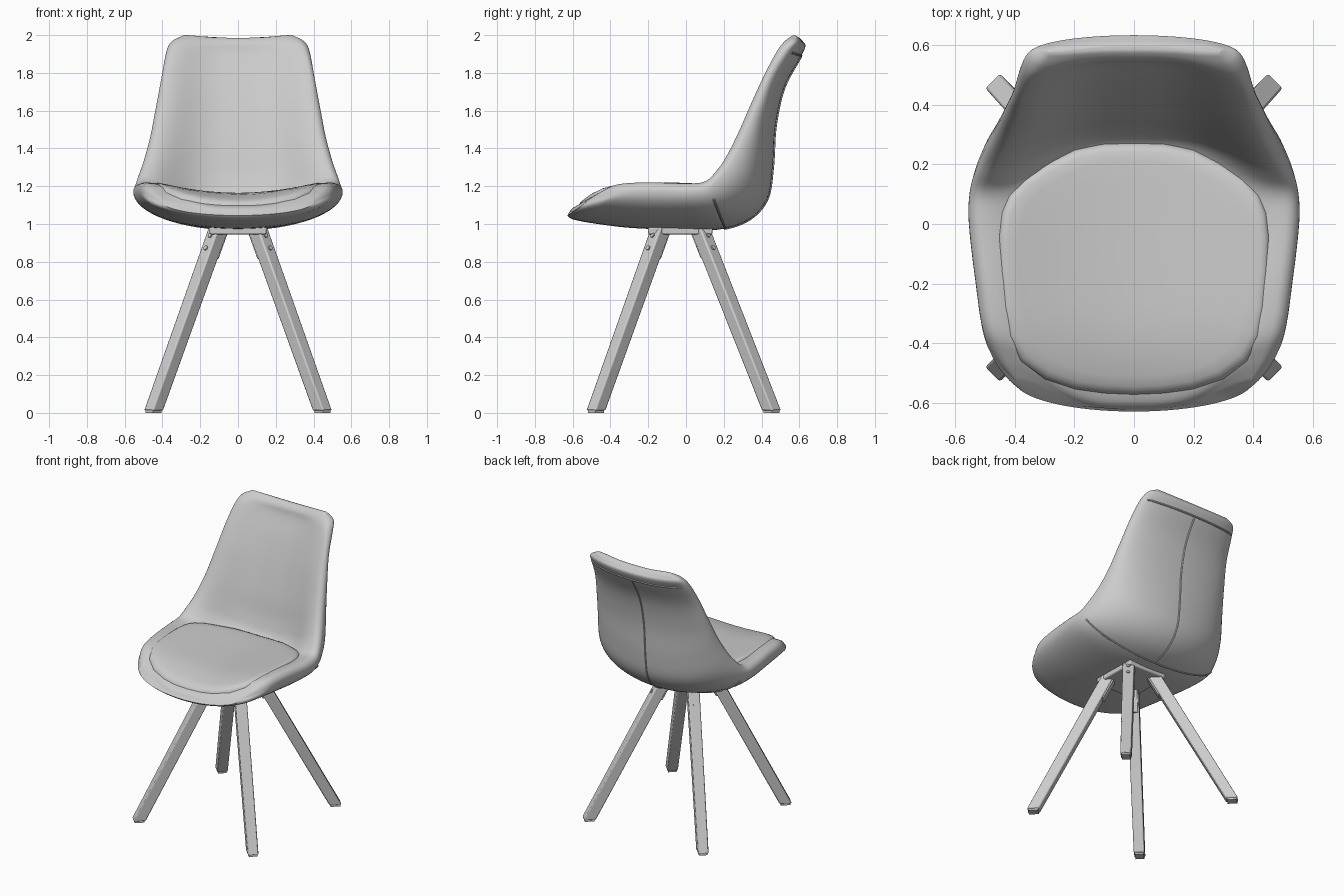
import bpy, bmesh, math
from mathutils import Vector

if "Cube" in bpy.data.objects:
    bpy.data.objects.remove(bpy.data.objects["Cube"])

grey = bpy.data.materials.new("light grey")
grey.diffuse_color = (0.6, 0.6, 0.6, 1)
grey.use_nodes = True
grey.node_tree.nodes["Principled BSDF"].inputs["Base Color"].default_value = grey.diffuse_color


def make(name, verts, faces, angle=40, bevel=0):
    me = bpy.data.meshes.new(name)
    me.from_pydata(verts, [], faces)
    bm = bmesh.new()
    bm.from_mesh(me)
    bmesh.ops.recalc_face_normals(bm, faces=bm.faces)
    bm.to_mesh(me)
    bm.free()
    ob = bpy.data.objects.new(name, me)
    bpy.context.collection.objects.link(ob)
    me.materials.append(grey)
    if bevel:
        m = ob.modifiers.new("bevel", 'BEVEL')
        m.width, m.segments = bevel, 2
    bpy.ops.object.select_all(action='DESELECT')
    bpy.context.view_layer.objects.active = ob
    ob.select_set(True)
    bpy.ops.object.shade_smooth_by_angle(angle=math.radians(angle))
    return ob


def loft(name, rings, **kw):
    n = len(rings[0])
    faces = [(i*n + j, i*n + (j+1) % n, (i+1)*n + (j+1) % n, (i+1)*n + j)
             for i in range(len(rings)-1) for j in range(n)]
    faces += [tuple(range(n)), tuple(range((len(rings)-1)*n, len(rings)*n))]
    return make(name, [p for r in rings for p in r], faces, **kw)


# Shell stations, front lip to top of back:
# half width, rim (y, z), inner centre (y, z), outer centre (y, z)
ST = [
    (.40, -.52, 1.125, -.620, 1.06, -.628, 1.045),
    (.46, -.45, 1.17, -.59, 1.09, -.60, 1.025),
    (.505, -.36, 1.21, -.50, 1.11, -.50, 1.005),
    (.53, -.20, 1.22, -.30, 1.11, -.30, .98),
    (.553, 0, 1.215, -.05, 1.10, -.05, .97),
    (.55, .10, 1.225, .15, 1.10, .17, .97),
    (.53, .16, 1.28, .27, 1.14, .33, 1.02),
    (.50, .215, 1.36, .32, 1.24, .43, 1.13),
    (.465, .28, 1.49, .36, 1.40, .46, 1.30),
    (.435, .35, 1.65, .42, 1.60, .475, 1.52),
    (.405, .42, 1.80, .48, 1.77, .52, 1.72),
    (.38, .485, 1.92, .535, 1.90, .605, 1.88),
    (.355, .525, 1.97, .55, 1.955, .632, 1.94),
    (.31, .56, 1.995, .575, 1.983, .62, 1.965),
    (.29, .575, 2.0, .595, 1.985, .605, 1.982),
]


def station(s):
    """Smoothly interpolated station: w, rim radius, E, R, C, O, n."""
    i = min(int(s), len(ST)-2)
    f = s - i
    g = lambda k: ST[max(0, min(len(ST)-1, k))]
    v = [.5*(2*b + (c-a)*f + (2*a-5*b+4*c-d)*f*f + (3*b-a-3*c+d)*f**3)
         for a, b, c, d in zip(g(i-1), g(i), g(i+1), g(i+2))]
    R, C, O = Vector(v[1:3]), Vector(v[3:5]), Vector(v[5:7])
    n = (C-O).normalized()
    rho = min(.045, (C-O).length*.5)
    return v[0], rho, R - n*rho, R, C, O, n


def outer(s, th, lift=0):
    w, rho, E, R, C, O, n = station(s)
    p = O + (E-O)*(1-math.cos(th)) - n*lift
    return (w*math.sin(th), p.x, p.y)


def section(s):
    w, rho, E, R, C, O, n = station(s)
    pts = [outer(s, math.pi*(k/32 - .5)) for k in range(33)]
    arc = []
    for k in range(1, 6):
        a = math.pi*k/12
        p = E + n*rho*math.sin(a)
        arc.append((w - rho + rho*math.cos(a), p.x, p.y))
    pts += arc
    for k in range(33):
        t = 1 - k/16
        p = C + (R-C)*math.sin(math.pi/2*abs(t)**1.6)**2
        pts.append(((w-rho)*t, p.x, p.y))
    return pts + [(-x, y, z) for x, y, z in reversed(arc)]


loft("seat_shell", [section(i/5) for i in range(5*(len(ST)-1)+1)], angle=60)

# Cushion: outline half, mirrored, swept inward in rings
half = [(0, -.575), (.10, -.57), (.20, -.555), (.30, -.52), (.38, -.46), (.425, -.38),
        (.443, -.28), (.452, -.16), (.455, -.04), (.445, .04), (.42, .10), (.37, .155),
        (.30, .20), (.20, .25), (.10, .27), (0, .272)]
outline = half + [(-x, y) for x, y in reversed(half[1:-1])]


def cushion_ring(k, drop):
    ring = []
    for ox, oy in outline:
        x, y = ox*k, -.15 + (oy+.15)*k
        z = 1.165 + .055*(x/.42)**2 - .65*max(0, -y-.3)**2
        ring.append((x, y, z - drop))
    return ring


loft("seat_cushion", [cushion_ring(k, d) for k, d in (
    (.93, .085), (.98, .07), (1, .05), (1, .035), (.99, .02), (.965, .008), (.93, .002),
    (.85, 0), (.65, 0), (.45, 0), (.25, 0), (.08, 0))], angle=60)


# Stitched seams on the outside of the shell
def seam(name, pts):
    rings = []
    for i, p in enumerate(pts):
        d = (Vector(pts[min(i+1, len(pts)-1)]) - Vector(pts[max(i-1, 0)])).normalized()
        a = d.orthogonal() if abs(d.x) > .9 else d.cross(Vector((1, 0, 0)))
        a.normalize()
        b = d.cross(a)
        rings.append([tuple(Vector(p) + .006*(a*math.cos(t) + b*math.sin(t)))
                      for t in (math.pi*j/4 for j in range(8))])
    loft(name, rings)


seam("back_centre_seam", [outer(5.2 + 5.9*i/40, 0) for i in range(41)])
seam("back_top_seam", [outer(11.1, -1.2 + 2.4*i/30) for i in range(31)])
seam("underside_seam", [outer(5.2, -1.3 + 2.6*i/40) for i in range(41)])


# Boxes and bolts share one prism helper: two cross-sections joined
def quad(c, u, v, a, b):
    return [tuple(c + u*a*i + v*b*j) for i, j in ((-1, -1), (1, -1), (1, 1), (-1, 1))]


X, Y, Z = Vector((1, 0, 0)), Vector((0, 1, 0)), Vector((0, 0, 1))
# Mounting plate under the seat
loft("mounting_plate", [quad(Vector((0, -.03, z)), X, Y, .15, .17) for z in (.945, .985)],
     bevel=.008)

# Legs with foot pads, brackets and bolts
for sy, side in ((-1, "front"), (1, "back")):
    for sx, hand in ((-1, "left"), (1, "right")):
        tag = f"{side}_{hand}"
        top = Vector((.10*sx, -.03 + .10*sy, .985))
        foot = Vector((.447*sx, -.012 + .465*sy, .012))
        rad = Vector((sx, sy, 0)).normalized()
        tan = Z.cross(rad)
        axis = (foot - top).normalized()
        loft(tag + "_leg", [quad(top, rad, tan, .042, .038), quad(foot, rad, tan, .040, .035)],
             bevel=.008)
        pad = foot.copy()
        pad.z = 0
        loft(tag + "_foot_pad", [quad(pad + Z*h, rad, tan, .032, .028) for h in (0, .016)])
        # bracket plate on the inner face of the leg
        inner = top - rad*.045
        loft(tag + "_bracket", [quad(inner, rad, tan, .008, .03),
                                quad(inner + axis*.19, rad, tan, .008, .03)], bevel=.003)
        normal = (rad - axis*rad.dot(axis)).normalized()
        for n, dist in enumerate((.07, .145)):
            c = top + axis*dist + normal*.036
            loft(f"{tag}_bolt_{n+1}", [[tuple(c + normal*h + (tan*math.cos(a) + axis*math.sin(a))*.013)
                 for a in (math.pi*j/6 for j in range(12))] for h in (-.01, .008)])
